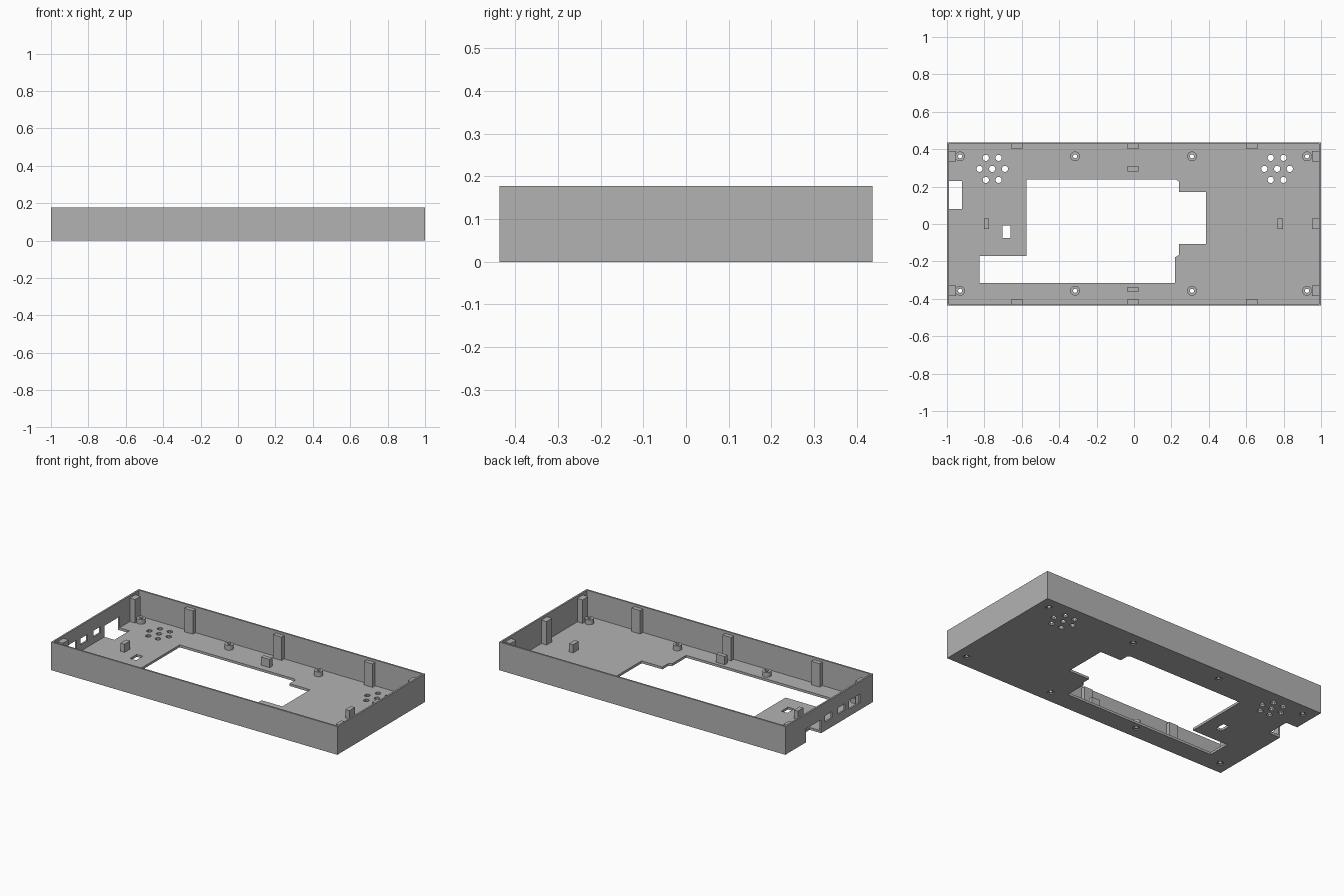
import bpy, bmesh, math
from mathutils import Matrix, Vector

if "Cube" in bpy.data.objects:
    bpy.data.objects.remove(bpy.data.objects["Cube"], do_unlink=True)

HALF_Y, HEIGHT, WALL, FLOOR = 0.437, 0.178, 0.015, 0.015

grey = bpy.data.materials.new("matte grey plastic")
grey.use_nodes = True
grey.diffuse_color = (0.45, 0.45, 0.45, 1)
grey.node_tree.nodes["Principled BSDF"].inputs["Base Color"].default_value = (0.45, 0.45, 0.45, 1)


def finish(bm, name):
    bmesh.ops.recalc_face_normals(bm, faces=bm.faces)
    mesh = bpy.data.meshes.new(name)
    bm.to_mesh(mesh)
    bm.free()
    mesh.materials.append(grey)
    obj = bpy.data.objects.new(name, mesh)
    bpy.context.collection.objects.link(obj)
    return obj


def add_box(bm, x0, x1, y0, y1, z0, z1):
    size = Matrix.Diagonal((x1 - x0, y1 - y0, z1 - z0, 1))
    centre = Vector(((x0 + x1) / 2, (y0 + y1) / 2, (z0 + z1) / 2))
    bmesh.ops.create_cube(bm, size=1, matrix=Matrix.Translation(centre) @ size)


def add_prism(bm, points, z0, z1):
    face = bm.faces.new([bm.verts.new((x, y, z0)) for x, y in points])
    new = bmesh.ops.extrude_face_region(bm, geom=[face])["geom"]
    verts = [v for v in new if isinstance(v, bmesh.types.BMVert)]
    bmesh.ops.translate(bm, verts=verts, vec=(0, 0, z1 - z0))
    if not face.is_valid or len(face.link_loops if hasattr(face, "link_loops") else face.loops) == 0:
        return


def add_lathe(bm, x, y, profile, closed, sides=20):
    """Rings of (radius, height); closed joins last to first, else ends are capped."""
    rings = [[bm.verts.new((x + r * math.cos(math.tau * i / sides),
                            y + r * math.sin(math.tau * i / sides), z))
              for i in range(sides)] for r, z in profile]
    pairs = list(zip(rings, rings[1:]))
    if closed:
        pairs.append((rings[-1], rings[0]))
    else:
        bm.faces.new(rings[0])
        bm.faces.new(rings[-1])
    for a, b in pairs:
        for i in range(sides):
            j = (i + 1) % sides
            bm.faces.new((a[i], a[j], b[j], b[i]))


screws = [(x, y) for x in (-0.93, -0.315, 0.31, 0.925) for y in (0.362, -0.357)]

# Open tray: block with the top inset and pushed down to the floor
bm = bmesh.new()
add_box(bm, -1, 1, -HALF_Y, HALF_Y, 0, HEIGHT)
top = max(bm.faces, key=lambda f: f.calc_center_median().z)
bmesh.ops.inset_region(bm, faces=[top], thickness=WALL)
new = bmesh.ops.extrude_discrete_faces(bm, faces=[top])["faces"][0]
bmesh.ops.translate(bm, verts=new.verts[:], vec=(0, 0, FLOOR - HEIGHT))
tray = finish(bm, "tray")

# Cutters for every opening
bm = bmesh.new()
display = [(-0.575, 0.238), (0.225, 0.238), (0.24, 0.228), (0.24, 0.17), (0.385, 0.17),
           (0.385, -0.107), (0.24, -0.107), (0.24, -0.165), (0.22, -0.178),
           (0.22, -0.315), (-0.825, -0.315), (-0.825, -0.172), (-0.575, -0.172)]
add_prism(bm, display, -0.05, 0.05)
add_box(bm, -0.702, -0.66, -0.075, -0.008, -0.05, 0.05)
add_box(bm, -1.05, -0.92, 0.08, 0.23, -0.05, 0.085)          # corner notch
for y0, y1, z0, z1 in ((-0.03, 0.04, 0.055, 0.095), (-0.16, -0.09, 0.055, 0.095),
                       (-0.31, -0.2, 0.045, 0.1)):
    add_box(bm, -1.05, -0.96, y0, y1, z0, z1)                # side ports
for cx in (-0.758, 0.765):
    vents = [(0, 0)] + [(0.068 * math.cos(math.tau * i / 6), 0.068 * math.sin(math.tau * i / 6))
                        for i in range(6)]
    for dx, dy in vents:
        add_lathe(bm, cx + dx, 0.295 + dy, [(0.017, -0.05), (0.017, 0.05)], False, 10)
for x, y in screws:                                          # countersunk screw holes
    add_lathe(bm, x, y, [(0.02, -0.02), (0.02, 0.006), (0.011, 0.006), (0.011, 0.03)], False)
cutter = finish(bm, "opening_cutter")
cutter.hide_render = True

cut = tray.modifiers.new("openings", "BOOLEAN")
cut.operation = "DIFFERENCE"
cut.solver = "EXACT"
cut.object = cutter
bpy.context.view_layer.objects.active = tray
bpy.ops.object.modifier_apply(modifier=cut.name)
bpy.data.objects.remove(cutter, do_unlink=True)

# Screw bosses
bm = bmesh.new()
for x, y in screws:
    add_lathe(bm, x, y, [(0.026, 0.012), (0.026, 0.045), (0.011, 0.045), (0.011, 0.012)], True)
finish(bm, "screw_bosses")

# Tall ribs along the walls
bm = bmesh.new()
RIB_TOP = 0.163
for x in (-0.625, -0.005, 0.63):
    for s in (-1, 1):
        ys = sorted((s * 0.4, s * 0.428))
        add_box(bm, x - 0.03, x + 0.03, *ys, 0.01, RIB_TOP)
for s, centres in ((-1, (0.362, -0.357)), (1, (0.362, 0.002, -0.357))):
    for y in centres:
        xs = sorted((s * 0.953, s * 0.992))
        add_box(bm, *xs, y - 0.028, y + 0.028, 0.01, RIB_TOP)
finish(bm, "wall_ribs")

# Short posts on the floor
bm = bmesh.new()
for x, y, hx, hy in ((-0.005, 0.295, 0.03, 0.014), (-0.005, -0.35, 0.03, 0.014),
                     (-0.788, 0.002, 0.014, 0.028), (0.782, 0.002, 0.014, 0.028)):
    add_box(bm, x - hx, x + hx, y - hy, y + hy, 0.01, 0.067)
finish(bm, "floor_posts")
